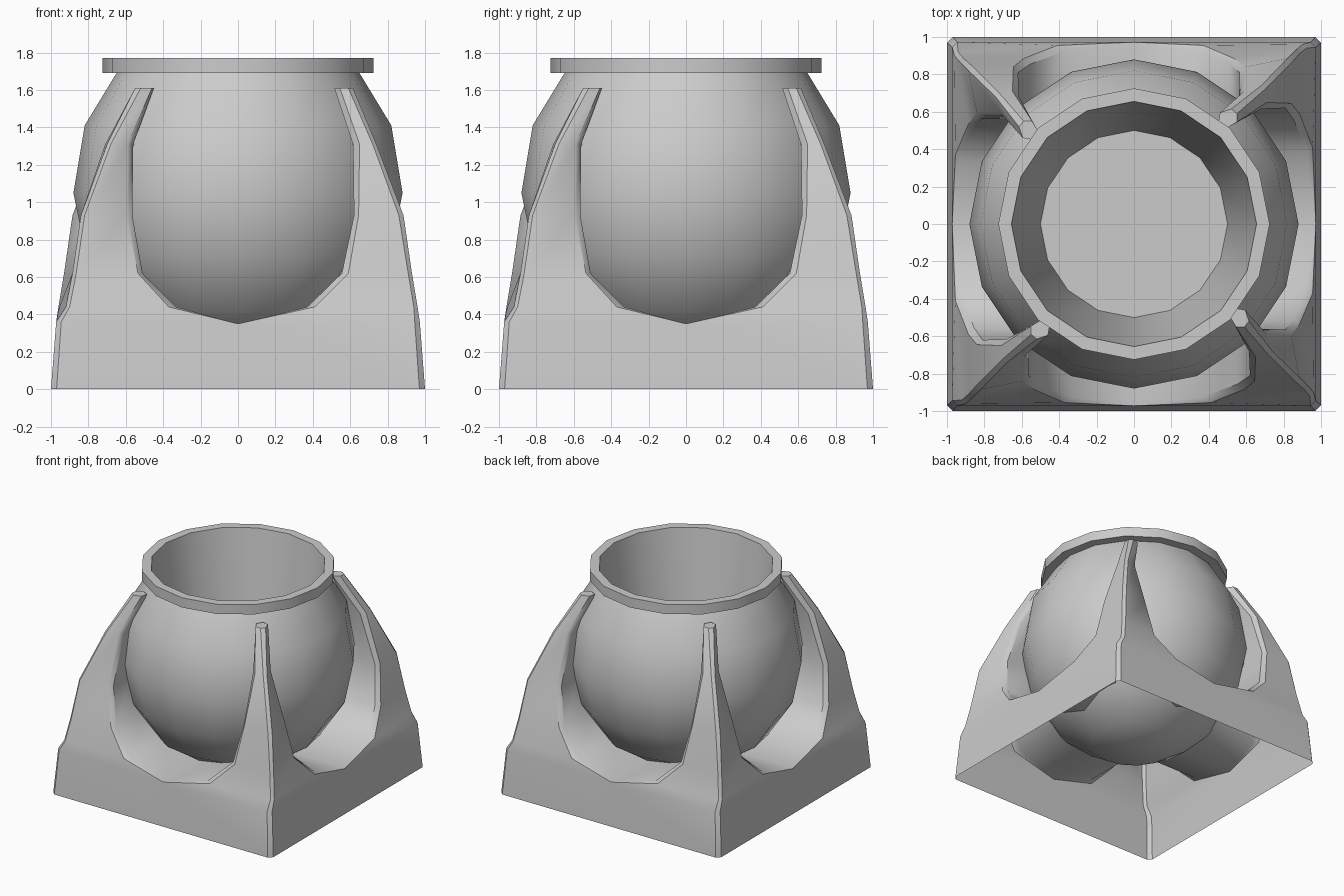
import bpy, bmesh, math

if "Cube" in bpy.data.objects:
    bpy.data.objects.remove(bpy.data.objects["Cube"])


def finish(name, bm, angle=30):
    bmesh.ops.remove_doubles(bm, verts=bm.verts, dist=0.0005)
    bmesh.ops.recalc_face_normals(bm, faces=bm.faces)
    mesh = bpy.data.meshes.new(name)
    bm.to_mesh(mesh)
    bm.free()
    ob = bpy.data.objects.new(name, mesh)
    bpy.context.collection.objects.link(ob)
    bpy.ops.object.select_all(action='DESELECT')
    ob.select_set(True)
    bpy.context.view_layer.objects.active = ob
    bpy.ops.object.shade_smooth_by_angle(angle=math.radians(angle))
    return ob


def lathe(name, profile, sides=16):
    bm = bmesh.new()
    vs = [bm.verts.new((r, 0, z)) for r, z in profile]
    es = [bm.edges.new(p) for p in zip(vs, vs[1:])]
    bmesh.ops.spin(bm, geom=vs + es, cent=(0, 0, 0), axis=(0, 0, 1),
                   angle=2 * math.pi, steps=sides, use_duplicate=False)
    return finish(name, bm)


# Round pot: ball outside, flat collar on top, tapered hollow inside
ball = [(0.88 * math.sin(math.radians(a)), 1.05 - 0.88 * math.cos(math.radians(a)))
        for a in (0, 22.5, 45, 67.5, 90)]
lathe("round_pot", ball + [(0.82, 1.41), (0.65, 1.69), (0.725, 1.69), (0.725, 1.77),
                           (0.655, 1.77), (0.5, 0.5), (0, 0.5)])

# Corner chamfer of one leg: z, front edge (x, y), side edge (x, y)
CORNER = [(0.00, 0.97, 1.00, 1.00, 0.97),
          (0.36, 0.945, 0.972, 0.972, 0.945),
          (0.44, 0.94, 0.92, 0.96, 0.90),
          (0.62, 0.91, 0.885, 0.93, 0.865),
          (0.93, 0.86, 0.84, 0.885, 0.82),
          (1.31, 0.72, 0.70, 0.74, 0.68),
          (1.61, 0.59, 0.55, 0.615, 0.52)]
# Opening edges: front outer/inner, side outer/inner, flange depth, panel depth
OPENING = [(0.41, 0.37, 0.37, 0.33, 0.48, 0.955),
           (0.59, 0.555, 0.535, 0.51, 0.52, 0.885),
           (0.645, 0.62, 0.595, 0.565, 0.59, 0.84),
           (0.65, 0.615, 0.59, 0.56, 0.55, 0.71)]

bm = bmesh.new()


def turned(points, k):
    c, s = [(1, 0), (0, 1), (-1, 0), (0, -1)][k]
    return [bm.verts.new((c * x - s * y, s * x + c * y, z)) for x, y, z in points]


def strip(a, b):
    for i in range(len(a) - 1):
        bm.faces.new((a[i], b[i], b[i + 1], a[i + 1]))


# Four tapering legs, each a strip of corner, panels, bevels and flanges
legs = []
TOP = 1.61
up = [(c[0], *o) for c, o in zip(CORNER[2:], OPENING)]
for k in range(4):
    A = turned([(xa, -yf, z) for z, xa, yf, xs, yb in CORNER], k)
    B = turned([(xs, -yb, z) for z, xa, yf, xs, yb in CORNER], k)
    P = turned([(p, -h, z) for z, p, q, p2, q2, d, h in up] + [(0.545, -0.55, TOP)], k)
    Q = turned([(q, 0.03 - h, z) for z, p, q, p2, q2, d, h in up] + [(0.515, -0.50, TOP)], k)
    S = turned([(q, -d, z) for z, p, q, p2, q2, d, h in up], k)
    P2 = turned([(h, -p2, z) for z, p, q, p2, q2, d, h in up] + [(0.595, -0.46, TOP)], k)
    Q2 = turned([(h - 0.03, -q2, z) for z, p, q, p2, q2, d, h in up] + [(0.54, -0.45, TOP)], k)
    S2 = turned([(d, -q2, z) for z, p, q, p2, q2, d, h in up], k)
    strip(A, B)
    strip(P, A[2:])
    strip(B[2:], P2)
    strip(Q, P)
    strip(P2, Q2)
    for q, s in ((Q, S), (Q2, S2)):
        strip(q[:-1], s)
        bm.faces.new((q[-2], s[-1], q[-1]))
    bm.faces.new((A[-1], B[-1], P2[-1], Q2[-1], Q[-1], P[-1]))
    legs.append((A, B, P, Q, S, P2, Q2, S2))

# Skirt walls and the sill under each round opening
for k in range(4):
    A, B, P, Q, S = legs[k][:5]
    _, LB, _, _, _, LP, LQ, LS = legs[k - 1]
    M, N = turned([(0, -0.972, 0.35), (0, -0.48, 0.35)], k)
    bm.faces.new((LB[0], A[0], A[1], M, LB[1]))
    bm.faces.new((A[1], A[2], P[0], M))
    bm.faces.new((LB[1], M, LP[0], LB[2]))
    for p, q, s in ((P[0], Q[0], S[0]), (LP[0], LQ[0], LS[0])):
        bm.faces.new((M, p, q))
        bm.faces.new((M, q, s, N))
finish("square_stand", bm, 35)
